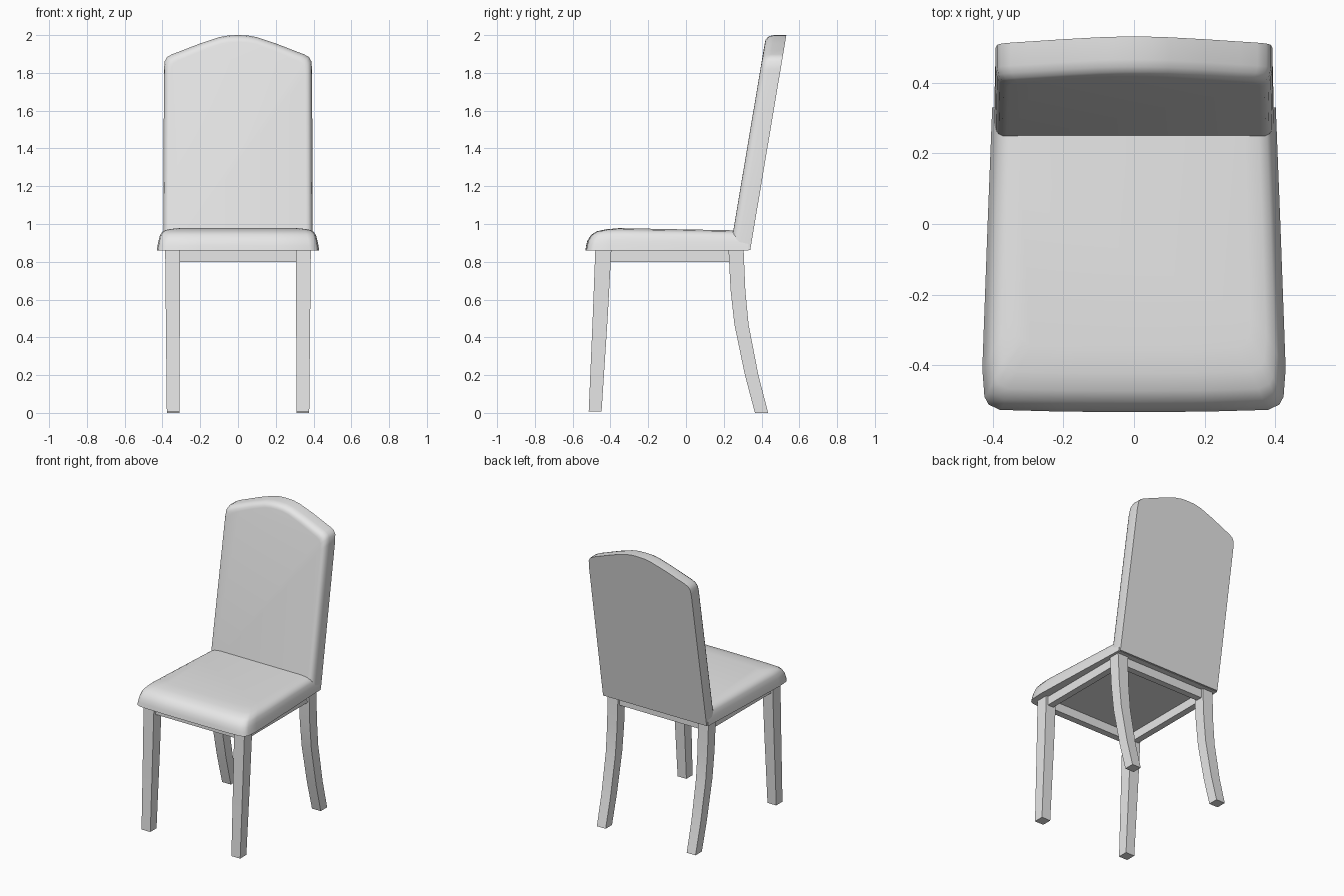
import bpy, bmesh, math

cube = bpy.data.objects.get("Cube")
if cube:
    bpy.data.objects.remove(cube, do_unlink=True)

grey = bpy.data.materials.new("light grey")
grey.use_nodes = True
colour = (0.8, 0.8, 0.8, 1)
grey.diffuse_color = colour
grey.node_tree.nodes["Principled BSDF"].inputs["Base Color"].default_value = colour


def loft(name, rings, angle=40):
    """Skin a list of equal closed rings and cap both ends."""
    bm = bmesh.new()
    loops = [[bm.verts.new(p) for p in ring] for ring in rings]
    n = len(loops[0])
    for a, b in zip(loops, loops[1:]):
        for i in range(n):
            j = (i + 1) % n
            bm.faces.new((a[i], a[j], b[j], b[i]))
    bm.faces.new(loops[0])
    bm.faces.new(loops[-1])
    bmesh.ops.recalc_face_normals(bm, faces=bm.faces)
    mesh = bpy.data.meshes.new(name)
    bm.to_mesh(mesh)
    bm.free()
    mesh.materials.append(grey)
    obj = bpy.data.objects.new(name, mesh)
    bpy.context.collection.objects.link(obj)
    bpy.ops.object.select_all(action='DESELECT')
    obj.select_set(True)
    bpy.context.view_layer.objects.active = obj
    bpy.ops.object.shade_smooth_by_angle(angle=math.radians(angle))
    return obj


def mirrored(half):
    """Close a right-hand outline, dropping doubled points on the axis."""
    return half + [(-x, v) for x, v in reversed(half) if x > 0]


def rect(x0, x1, y0, y1, z):
    return [(x0, y0, z), (x1, y0, z), (x1, y1, z), (x0, y1, z)]


# Seat cushion: tapered outline, rounded over at the front and sides
REAR, FRONT = 0.33, -0.533
seat_outline = mirrored([(0, FRONT), (0.2, -0.532), (0.38, -0.527), (0.412, -0.512),
                         (0.424, -0.49), (0.43, -0.41), (0.415, 0), (0.402, REAR)])
seat_levels = [(0, 0, 0.86), (0.004, 0.004, 0.885), (0.009, 0.011, 0.912),
               (0.017, 0.03, 0.942), (0.03, 0.06, 0.961),
               (0.055, 0.11, 0.972), (0.1, 0.18, 0.978)]
rings = []
for side, front, z in seat_levels:
    ring = []
    for x, y in seat_outline:
        t = (REAR - y) / (REAR - FRONT)
        drop = 0.013 * (1 - t) * (z - 0.86) / 0.118
        ring.append((x * (1 - side / 0.43), y + front * t, z - drop))
    rings.append(ring)
loft("seat_cushion", rings)

# Backrest: arched panel leaning back, crisp rear edge and rounded front edge
BASE, LEAN = 0.862, 0.168
back_outline = mirrored([(0, 2.0), (0.05, 1.998), (0.1, 1.989), (0.2, 1.956),
                         (0.3, 1.917), (0.35, 1.898), (0.375, 1.884), (0.388, 1.862),
                         (0.392, 1.82), (0.396, BASE)])
rings = []
for depth, inset in [(0, 0), (0.065, 0), (0.085, 0.004), (0.098, 0.012),
                     (0.105, 0.022), (0.107, 0.035)]:
    ring = []
    for x, z in back_outline:
        z2 = BASE + (z - BASE) * (1 - inset / 1.1)
        ring.append((x * (1 - inset / 0.39), 0.34 - depth + LEAN * (z2 - BASE), z2))
    rings.append(ring)
loft("backrest", rings)

# Legs: straight raked fronts, sabre-curved rears, as (z, front y, back y)
front_path = [(0.865, -0.48, -0.395), (0.5, -0.494, -0.415), (0.008, -0.515, -0.447)]
rear_path = [(0.865, 0.225, 0.305), (0.65, 0.236, 0.314), (0.47, 0.256, 0.331),
             (0.2, 0.312, 0.383), (0, 0.365, 0.435)]
for label, path in (("front", front_path), ("rear", rear_path)):
    for side, s in (("left", 1), ("right", -1)):
        loft(label + "_leg_" + side,
             [rect(s * (0.31 - 0.004 * z), s * (0.377 + 0.01 * z), y0, y1, z)
              for z, y0, y1 in path], 30)

# Apron rails joining the legs beneath the seat
LOW, HIGH = 0.8, 0.865
rails = {"apron_front": (-0.32, 0.32, -0.46, -0.415),
         "apron_rear": (-0.32, 0.32, 0.245, 0.29),
         "apron_left": (0.325, 0.37, -0.42, 0.25),
         "apron_right": (-0.37, -0.325, -0.42, 0.25)}
for name, box in rails.items():
    loft(name, [rect(*box, LOW), rect(*box, HIGH)], 30)
